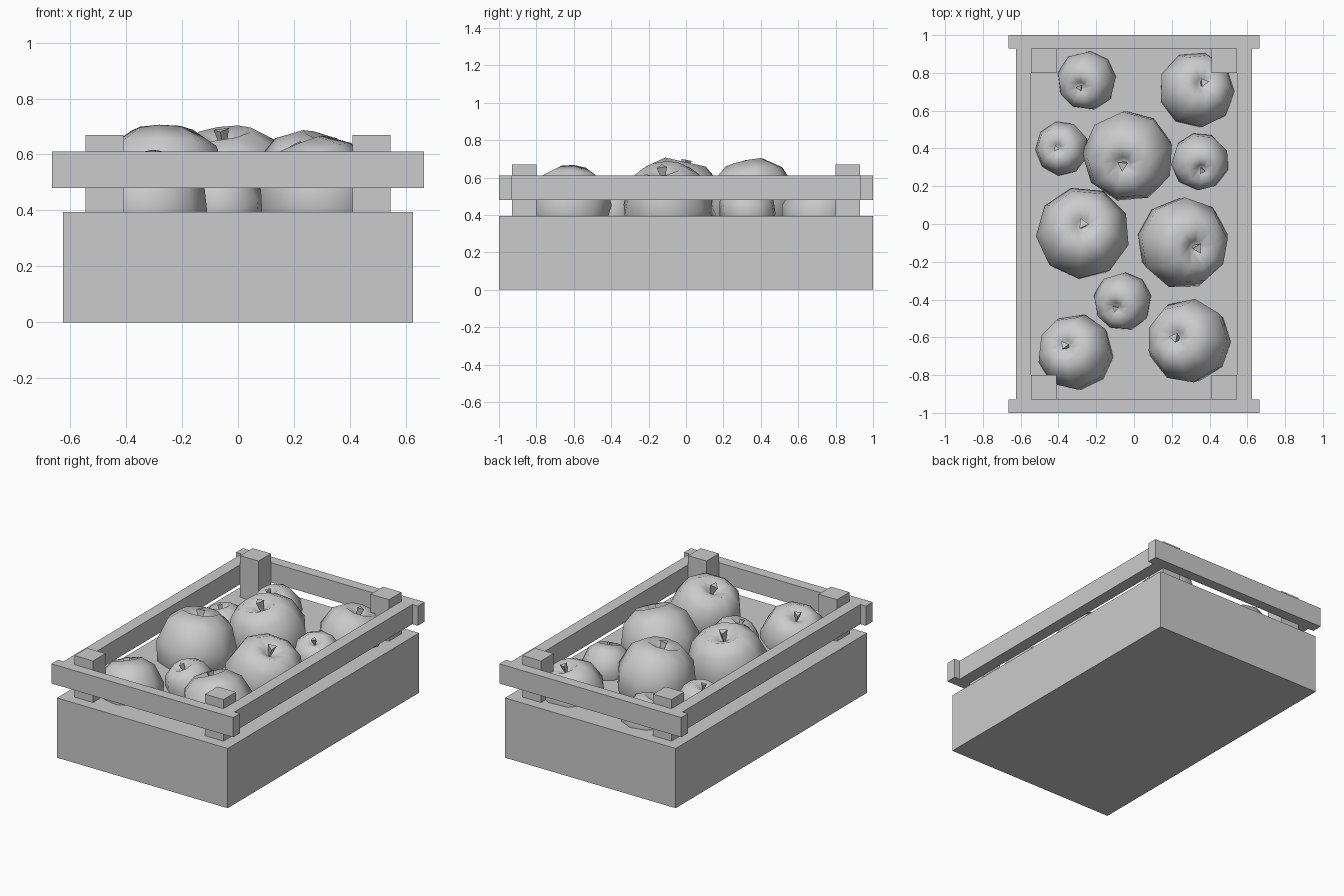
import bpy, bmesh, math, random
from mathutils import Vector, Matrix

random.seed(4)
cube = bpy.data.objects.get("Cube")
if cube:
    bpy.data.objects.remove(cube, do_unlink=True)

# Single plain colour
grey = bpy.data.materials.new("plain_grey")
grey.use_nodes = True
grey.diffuse_color = (0.6, 0.6, 0.6, 1)
grey.node_tree.nodes["Principled BSDF"].inputs["Base Color"].default_value = (0.6, 0.6, 0.6, 1)


def add_object(name, bm, smooth=False):
    bmesh.ops.recalc_face_normals(bm, faces=bm.faces)
    for face in bm.faces:
        face.smooth = smooth
    mesh = bpy.data.meshes.new(name)
    bm.to_mesh(mesh)
    bm.free()
    mesh.materials.append(grey)
    obj = bpy.data.objects.new(name, mesh)
    bpy.context.collection.objects.link(obj)
    return obj


def box(name, low, high):
    low, high = Vector(low), Vector(high)
    bm = bmesh.new()
    bmesh.ops.create_cube(bm, size=1)
    bmesh.ops.scale(bm, vec=high - low, verts=bm.verts)
    bmesh.ops.translate(bm, vec=(low + high) / 2, verts=bm.verts)
    return add_object(name, bm)


def mirrored(name, side, low, high):
    xs = sorted((side[0] * low[0], side[0] * high[0]))
    ys = sorted((side[1] * low[1], side[1] * high[1]))
    return box(name, (xs[0], ys[0], low[2]), (xs[1], ys[1], high[2]))


# Crate body, rails and corner posts
box("crate_body", (-0.625, -1, 0), (0.625, 1, 0.395))
for s, end, flank in ((-1, "front", "right"), (1, "back", "left")):
    mirrored(end + "_rail", (1, s), (-0.665, 0.93, 0.48), (0.665, 1, 0.61))
    mirrored(flank + "_rail", (s, 1), (0.545, -0.93, 0.48), (0.625, 0.93, 0.61))
    for t, other in ((-1, "right"), (1, "left")):
        mirrored(f"{end}_{other}_post", (t, s), (0.41, 0.8, 0.395), (0.545, 0.93, 0.67))

# Half outline of a fruit of radius one, from top dimple to bottom dimple
OUTLINE = [(0, 0.64), (0.15, 0.76), (0.45, 0.91), (0.8, 0.65), (1, 0.08),
           (0.9, -0.42), (0.55, -0.85), (0.2, -0.93), (0, -0.8)]
SIDES = 9


def fruit(number, x, y, radius, lean_x, lean_y, height):
    axis = Vector((lean_x, lean_y, 0.9 * radius)).normalized()
    place = (Matrix.Translation((x, y, height))
             @ Vector((0, 0, 1)).rotation_difference(axis).to_matrix().to_4x4()
             @ Matrix.Rotation(random.uniform(0, math.tau), 4, "Z")
             @ Matrix.Scale(radius, 4))
    # Body turned from the outline
    bm = bmesh.new()
    points = [bm.verts.new((r, 0, z)) for r, z in OUTLINE]
    edges = [bm.edges.new(pair) for pair in zip(points, points[1:])]
    bmesh.ops.spin(bm, geom=points + edges, cent=(0, 0, 0), axis=(0, 0, 1),
                   angle=math.tau, steps=SIDES)
    bmesh.ops.remove_doubles(bm, verts=bm.verts, dist=0.001)
    bm.transform(place)
    add_object(f"fruit_{number}", bm, smooth=True)
    # Three-sided stem that widens upward
    bm = bmesh.new()
    bmesh.ops.create_cone(bm, cap_ends=True, segments=3, radius1=0.03, radius2=0.13,
                          depth=0.34, matrix=Matrix.Translation((0, 0, 0.79)))
    bm.transform(place)
    add_object(f"fruit_stem_{number}", bm)


# Fruits: x, y, radius, lean in x and y, centre height
FRUITS = [
    (-0.25, 0.76, 0.16, -0.04, -0.04, 0.4),
    (0.33, 0.71, 0.205, 0.04, 0.04, 0.4),
    (-0.38, 0.4, 0.145, -0.03, 0, 0.4),
    (-0.03, 0.36, 0.245, -0.03, -0.05, 0.46),
    (0.35, 0.33, 0.155, 0.01, -0.05, 0.42),
    (-0.27, -0.05, 0.25, 0, 0.05, 0.46),
    (0.26, -0.1, 0.245, 0.08, -0.03, 0.44),
    (-0.06, -0.41, 0.157, -0.04, -0.04, 0.41),
    (-0.31, -0.68, 0.205, -0.06, 0.04, 0.41),
    (0.29, -0.62, 0.225, -0.08, 0.02, 0.44),
]
for number, spec in enumerate(FRUITS, 1):
    fruit(number, *spec)
